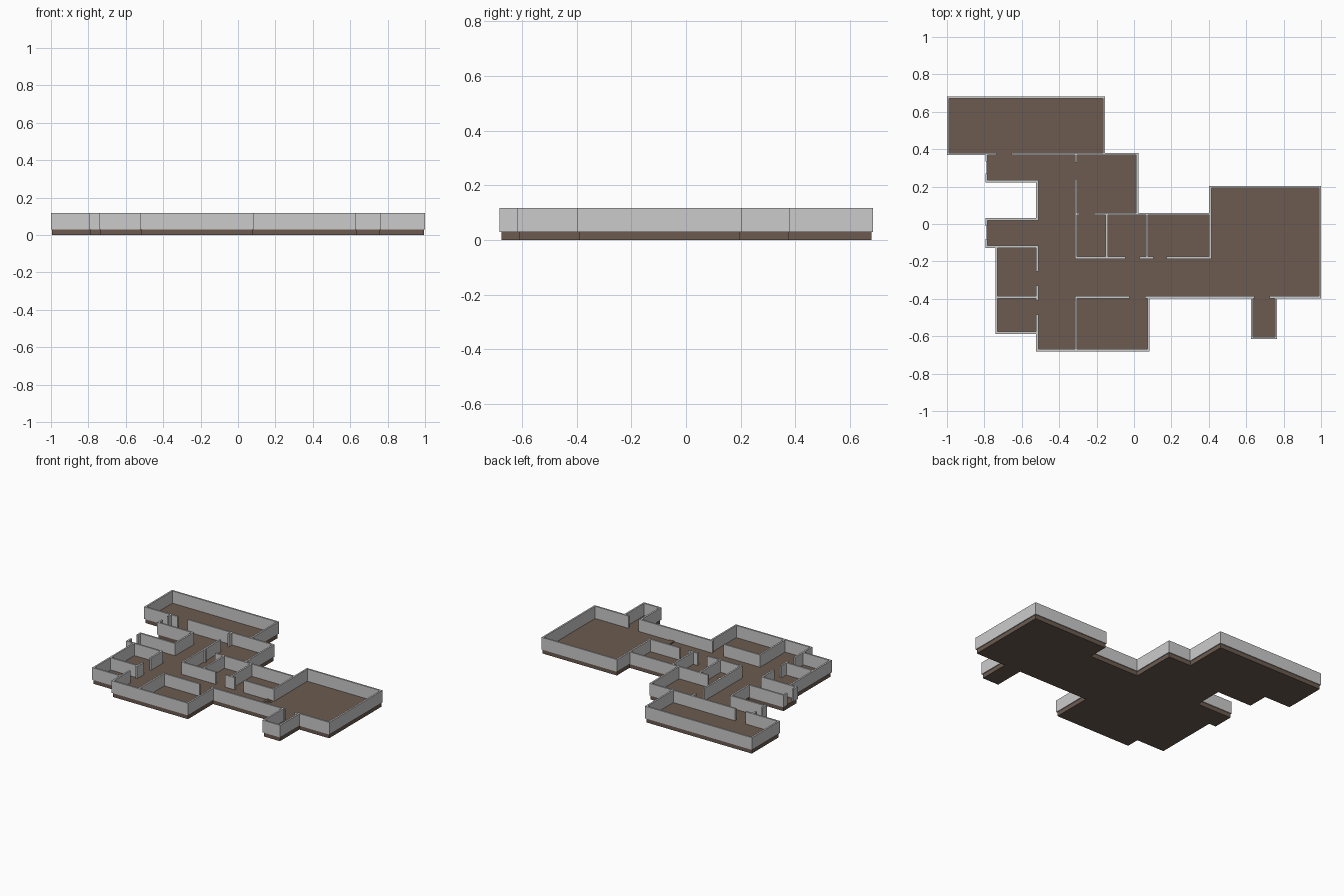
import bpy, bmesh

if "Cube" in bpy.data.objects:
    bpy.data.objects.remove(bpy.data.objects["Cube"])

FLOOR, TOP, T = 0.03, 0.117, 0.012

brown = bpy.data.materials.new("floor_brown")
brown.diffuse_color = (0.15, 0.105, 0.08, 1)
brown.use_nodes = True
brown.node_tree.nodes["Principled BSDF"].inputs["Base Color"].default_value = brown.diffuse_color


def finish(name, bm, mat=None):
    bmesh.ops.recalc_face_normals(bm, faces=bm.faces)
    me = bpy.data.meshes.new(name)
    bm.to_mesh(me)
    bm.free()
    ob = bpy.data.objects.new(name, me)
    bpy.context.collection.objects.link(ob)
    if mat:
        me.materials.append(mat)
    return ob


def add_box(bm, x0, x1, y0, y1, z0, z1):
    vs = bmesh.ops.create_cube(bm, size=1)["verts"]
    for v in vs:
        v.co = (x1 if v.co.x > 0 else x0, y1 if v.co.y > 0 else y0,
                z1 if v.co.z > 0 else z0)


# Floor slab: one outline along the outer wall centrelines
outline = [(-.994, .677), (-.16, .677), (-.16, .374), (.018, .374), (.018, .054),
           (.408, .054), (.408, .198), (.994, .198), (.994, -.391), (.759, -.391),
           (.759, -.61), (.631, -.61), (.631, -.391), (.077, -.391), (.077, -.675),
           (-.517, -.675), (-.517, -.582), (-.735, -.582), (-.735, -.122),
           (-.789, -.122), (-.789, .026), (-.517, .026), (-.517, .228),
           (-.789, .228), (-.789, .374), (-.994, .374)]
bm = bmesh.new()
face = bm.faces.new([bm.verts.new((x, y, 0)) for x, y in outline])
ext = bmesh.ops.extrude_face_region(bm, geom=[face])["geom"]
bmesh.ops.translate(bm, vec=(0, 0, FLOOR),
                    verts=[g for g in ext if isinstance(g, bmesh.types.BMVert)])
finish("floor_slab", bm, brown)

# Shallow steps between the hall and the large room
bm = bmesh.new()
for i in range(3):
    add_box(bm, .36, .408 - .014 * i, -.391, -.185, FLOOR - .01, FLOOR + .002 * (i + 1))
finish("hall_steps", bm, brown)


# Walls: (fixed coordinate, start, end, door gaps)
along_x = [
    (.677, -.994, -.16, []),
    (.374, -.994, .018, [(-.735, -.655)]),
    (.228, -.789, -.517, []),
    (.026, -.789, -.517, []),
    (-.122, -.789, -.517, []),
    (-.391, -.735, -.517, []),
    (-.582, -.735, -.517, []),
    (-.675, -.517, .077, []),
    (-.391, -.31, .994, [(-.025, .06), (.645, .725)]),
    (-.181, -.31, .408, [(-.045, .03), (.105, .175)]),
    (.054, -.31, .408, [(-.29, -.215)]),
    (.198, .408, .994, []),
    (-.61, .631, .759, []),
]
along_y = [
    (-.994, .374, .677, []),
    (-.16, .374, .677, []),
    (-.789, .228, .374, [(.27, .335)]),
    (-.789, -.122, .026, [(-.08, -.01)]),
    (-.735, -.582, -.122, []),
    (-.517, .026, .228, []),
    (-.517, -.675, -.122, [(-.485, -.41), (-.33, -.255)]),
    (-.31, -.675, -.391, []),
    (-.31, -.181, .374, [(.24, .33)]),
    (-.146, -.181, .054, []),
    (.07, -.181, .054, []),
    (.018, .054, .374, []),
    (.077, -.675, -.391, []),
    (.408, -.181, .198, []),
    (.994, -.391, .198, []),
    (.631, -.61, -.391, []),
    (.759, -.61, -.391, []),
]


def build_walls(name, rows, horizontal):
    bm = bmesh.new()
    h = T / 2
    for c, a, b, gaps in rows:
        cuts = [a - h] + [v for g in gaps for v in g] + [b + h]
        for s, e in zip(cuts[::2], cuts[1::2]):
            if horizontal:
                add_box(bm, s, e, c - h, c + h, FLOOR, TOP)
            else:
                add_box(bm, c - h, c + h, s, e, FLOOR, TOP)
    finish(name, bm)


build_walls("walls_along_width", along_x, True)
build_walls("walls_along_depth", along_y, False)
